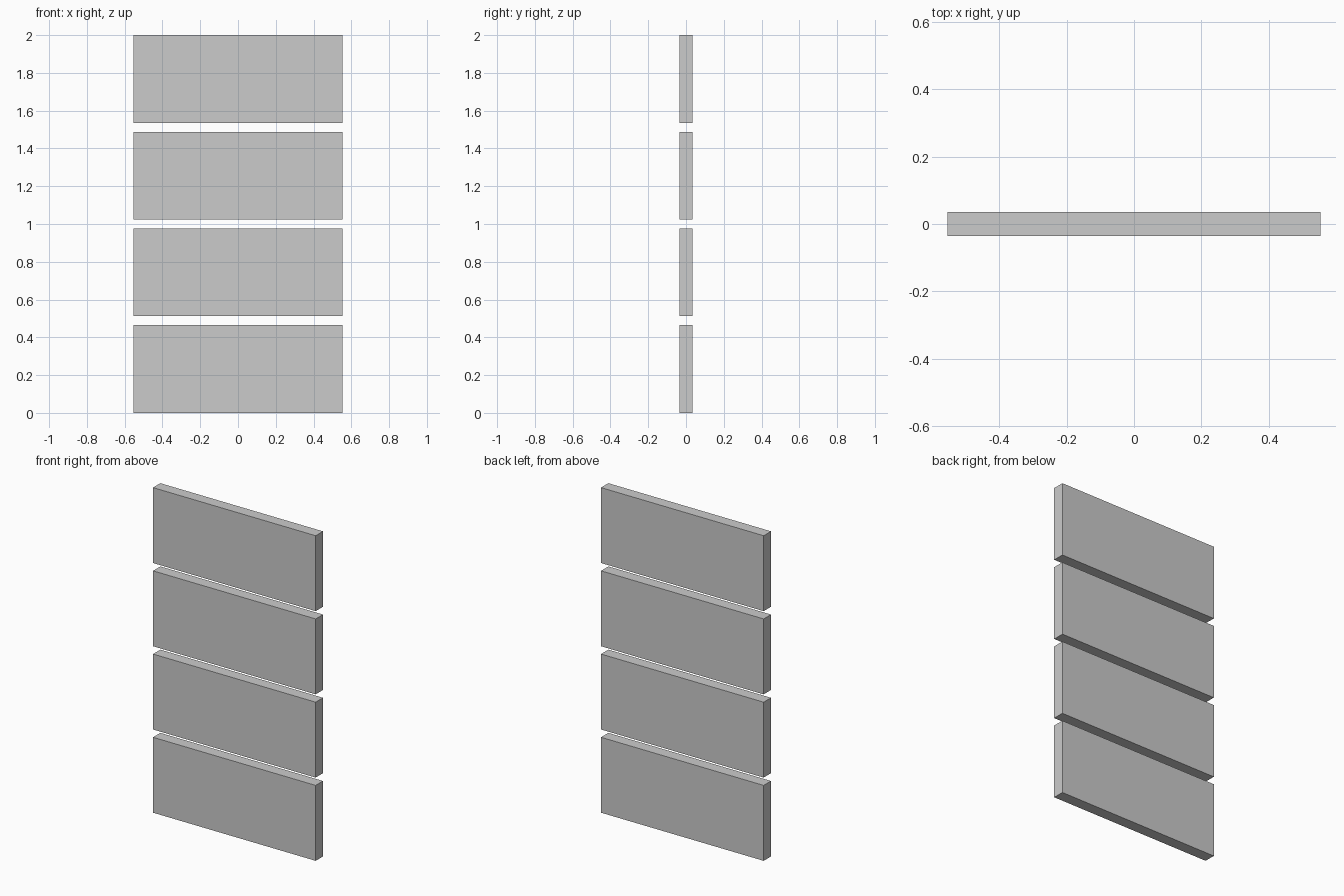
import bpy

if "Cube" in bpy.data.objects:
    bpy.data.objects.remove(bpy.data.objects["Cube"])

WIDTH, DEPTH, HEIGHT = 1.107, 0.071, 0.464
COUNT = 4
PITCH = (2.0 - HEIGHT) / (COUNT - 1)

# Stack of identical flat panels with narrow gaps between them
for i in range(COUNT):
    bpy.ops.mesh.primitive_cube_add(size=1, location=(0, 0, HEIGHT / 2 + i * PITCH))
    panel = bpy.context.object
    panel.name = f"panel_{i + 1}"
    panel.scale = (WIDTH, DEPTH, HEIGHT)
    bpy.ops.object.transform_apply(location=False, rotation=False, scale=True)
